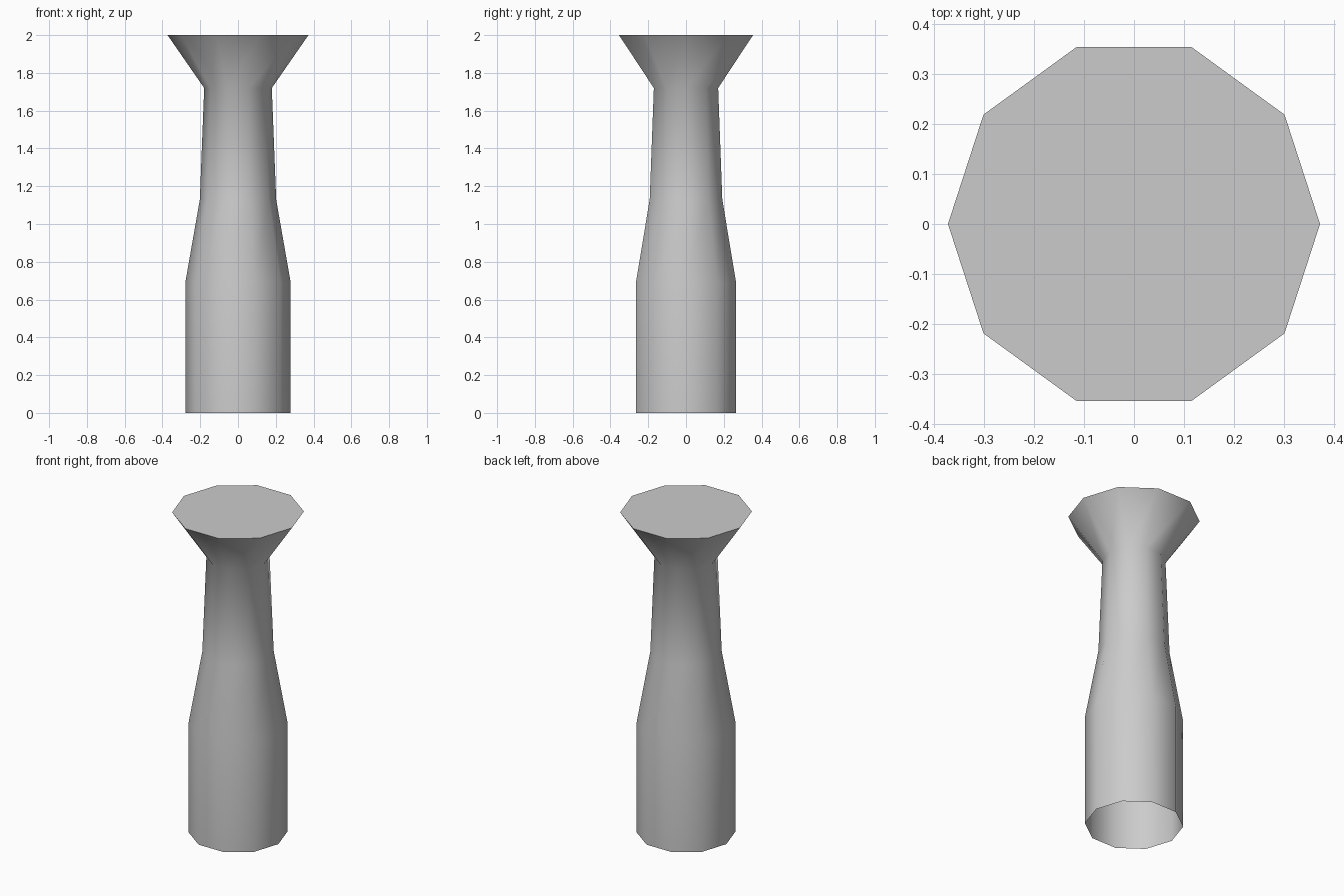
import bpy, bmesh
from math import cos, sin, pi, radians

if "Cube" in bpy.data.objects:
    bpy.data.objects.remove(bpy.data.objects["Cube"])

SIDES = 10
# (radius, height) from the open foot up to the flared rim
PROFILE = [(0.279, 0.0), (0.279, 0.69), (0.202, 1.13), (0.179, 1.72), (0.373, 2.0)]

bm = bmesh.new()
rings = [[bm.verts.new((r * cos(2 * pi * i / SIDES), r * sin(2 * pi * i / SIDES), z))
          for i in range(SIDES)] for r, z in PROFILE]

# Side walls
for low, high in zip(rings, rings[1:]):
    for i in range(SIDES):
        j = (i + 1) % SIDES
        bm.faces.new((low[i], low[j], high[j], high[i]))

# Flat top; the underside stays open
bm.faces.new(rings[-1])

mesh = bpy.data.meshes.new("flared_column")
bm.to_mesh(mesh)
bm.free()
column = bpy.data.objects.new("flared_column", mesh)
bpy.context.collection.objects.link(column)

# Smooth sides with a sharp top rim
bpy.context.view_layer.objects.active = column
column.select_set(True)
bpy.ops.object.shade_smooth_by_angle(angle=radians(60))
